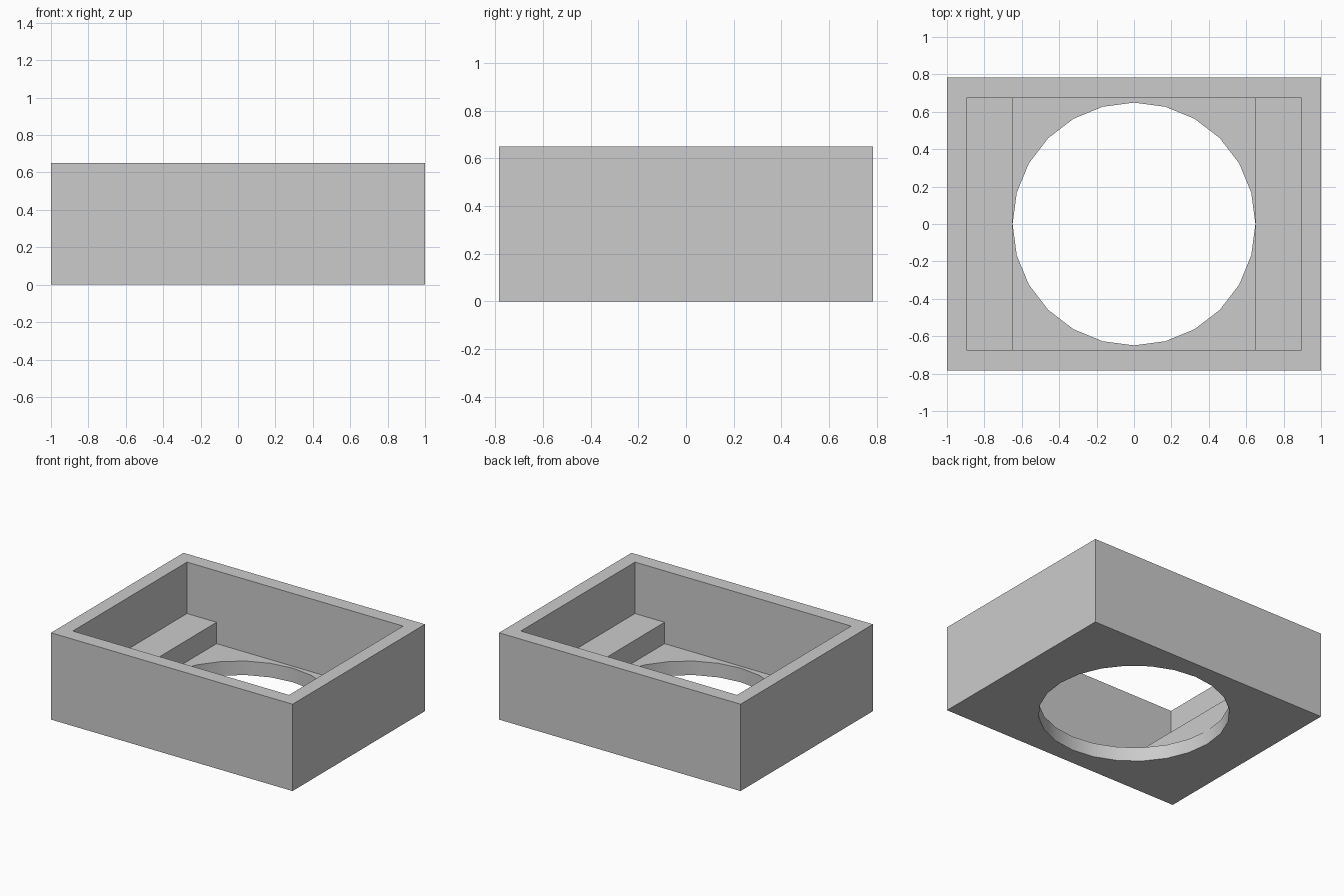
import bpy
import bmesh
from math import pi, radians

default = bpy.data.objects.get("Cube")
if default:
    bpy.data.objects.remove(default, do_unlink=True)

# Overall and inner dimensions
HALF_X, HALF_Y, HEIGHT = 1.0, 0.783, 0.65
POCKET_X, POCKET_Y = 0.895, 0.675
LEDGE_X, LEDGE_Z, FLOOR_Z = 0.65, 0.265, 0.105
HOLE_RADIUS, HOLE_SIDES = 0.649, 24
ABOVE = HEIGHT + 0.2

grey = bpy.data.materials.new("plain_grey")
grey.use_nodes = True
colour = (0.6, 0.6, 0.6, 1)
grey.diffuse_color = colour
grey.node_tree.nodes["Principled BSDF"].inputs["Base Color"].default_value = colour


def make_object(name, bm):
    bmesh.ops.recalc_face_normals(bm, faces=bm.faces)
    mesh = bpy.data.meshes.new(name)
    bm.to_mesh(mesh)
    bm.free()
    mesh.materials.append(grey)
    obj = bpy.data.objects.new(name, mesh)
    bpy.context.collection.objects.link(obj)
    return obj


def extrude_along_y(name, profile, half_y):
    """Solid with an x-z profile, running from -half_y to half_y."""
    bm = bmesh.new()
    face = bm.faces.new([bm.verts.new((x, -half_y, z)) for x, z in profile])
    result = bmesh.ops.extrude_face_region(bm, geom=[face])
    moved = [g for g in result["geom"] if isinstance(g, bmesh.types.BMVert)]
    bmesh.ops.translate(bm, verts=moved, vec=(0, 2 * half_y, 0))
    return make_object(name, bm)


def cut(target, cutter):
    mod = target.modifiers.new(cutter.name, "BOOLEAN")
    mod.operation = "DIFFERENCE"
    mod.solver = "EXACT"
    mod.object = cutter
    bpy.context.view_layer.objects.active = target
    bpy.ops.object.modifier_apply(modifier=mod.name)
    bpy.data.objects.remove(cutter, do_unlink=True)


# Outer block
tray = extrude_along_y("open_tray", [(-HALF_X, 0), (HALF_X, 0),
                                     (HALF_X, HEIGHT), (-HALF_X, HEIGHT)], HALF_Y)

# Stepped pocket that leaves a ledge on each side
half = [(LEDGE_X, FLOOR_Z), (LEDGE_X, LEDGE_Z), (POCKET_X, LEDGE_Z), (POCKET_X, ABOVE)]
stepped = half + [(-x, z) for x, z in reversed(half)]
cut(tray, extrude_along_y("pocket_cutter", stepped, POCKET_Y))

# Round opening through the floor
bm = bmesh.new()
bmesh.ops.create_cone(bm, cap_ends=True, segments=HOLE_SIDES, radius1=HOLE_RADIUS,
                      radius2=HOLE_RADIUS, depth=0.4)
cut(tray, make_object("hole_cutter", bm))

# Smooth only the shallow facets of the opening
bpy.ops.object.select_all(action="DESELECT")
tray.select_set(True)
bpy.context.view_layer.objects.active = tray
bpy.ops.object.shade_smooth_by_angle(angle=radians(30))
